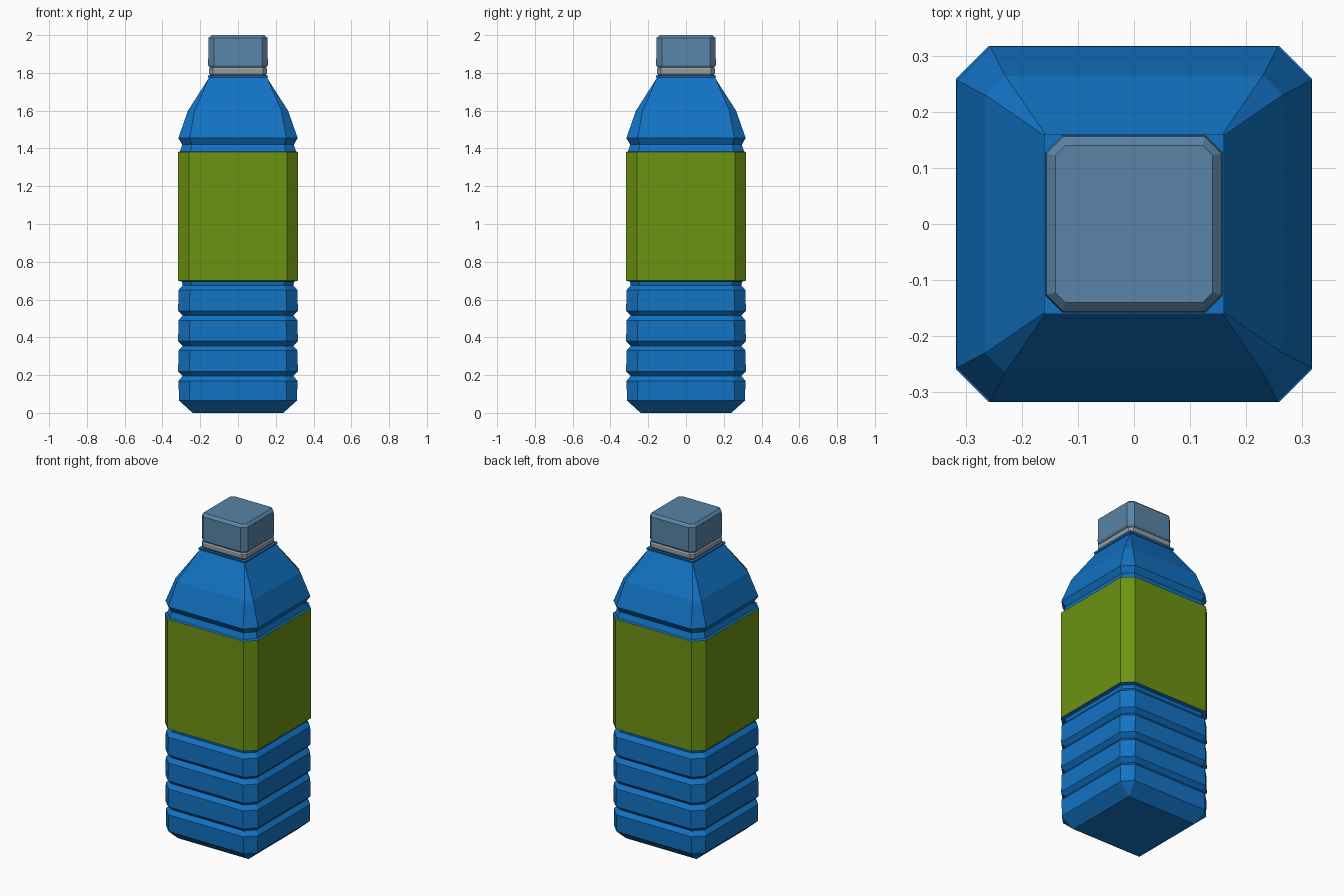
import bpy, bmesh

if "Cube" in bpy.data.objects:
    bpy.data.objects.remove(bpy.data.objects["Cube"])


def material(name, rgb):
    m = bpy.data.materials.new(name)
    m.diffuse_color = (*rgb, 1)
    m.use_nodes = True
    m.node_tree.nodes["Principled BSDF"].inputs["Base Color"].default_value = m.diffuse_color
    return m


blue = material("bottle blue", (0.006, 0.17, 0.55))
green = material("label green", (0.15, 0.29, 0.006))
slate = material("cap slate blue", (0.10, 0.23, 0.38))
grey = material("collar grey", (0.30, 0.34, 0.36))


def section(h, c):
    """Square of half width h with corners cut by c."""
    a = h - c
    return [(a, -h), (h, -a), (h, a), (a, h), (-a, h), (-h, a), (-h, -a), (-a, -h)]


def loft(name, profile, mats, rule=lambda z: 0):
    """Skin a stack of (z, half width, corner cut) sections and cap both ends."""
    bm = bmesh.new()
    rings = [[bm.verts.new((x, y, z)) for x, y in section(h, c)] for z, h, c in profile]
    for lo, hi in zip(rings, rings[1:]):
        for i in range(8):
            j = (i + 1) % 8
            f = bm.faces.new((lo[i], lo[j], hi[j], hi[i]))
            f.material_index = rule(f.calc_center_median().z)
    bm.faces.new(rings[0][::-1])
    bm.faces.new(rings[-1])
    bmesh.ops.remove_doubles(bm, verts=bm.verts, dist=0.0005)
    me = bpy.data.meshes.new(name)
    bm.to_mesh(me)
    bm.free()
    for m in mats:
        me.materials.append(m)
    ob = bpy.data.objects.new(name, me)
    bpy.context.collection.objects.link(ob)
    return ob


# Bottle: ribbed base, label band, shoulder
profile = [(0, 0.24, 0), (0.065, 0.312, 0.055)]
for k in range(4):
    z = 0.16 * k
    if k:
        profile.append((z + 0.06, 0.317, 0.06))
    profile += [(z + 0.17, 0.315, 0.06), (z + 0.195, 0.293, 0.05)]
profile += [(0.695, 0.297, 0.05), (0.70, 0.317, 0.058), (1.38, 0.317, 0.058),
            (1.385, 0.307, 0.055), (1.42, 0.295, 0.05), (1.455, 0.316, 0.06),
            (1.60, 0.265, 0.035), (1.775, 0.153, 0)]
loft("bottle", profile, [blue, green], lambda z: 1 if 0.7 < z < 1.38 else 0)

# Neck flange, collar and cap
loft("neck_flange", [(1.775, 0.158, 0), (1.785, 0.16, 0)], [blue])
loft("collar", [(1.785, 0.145, 0.015), (1.795, 0.153, 0.02), (1.82, 0.153, 0.02),
                (1.832, 0.145, 0.02)], [grey])
loft("cap", [(1.828, 0.15, 0.025), (1.84, 0.158, 0.03), (1.985, 0.156, 0.03),
             (2.0, 0.14, 0.018)], [slate])
